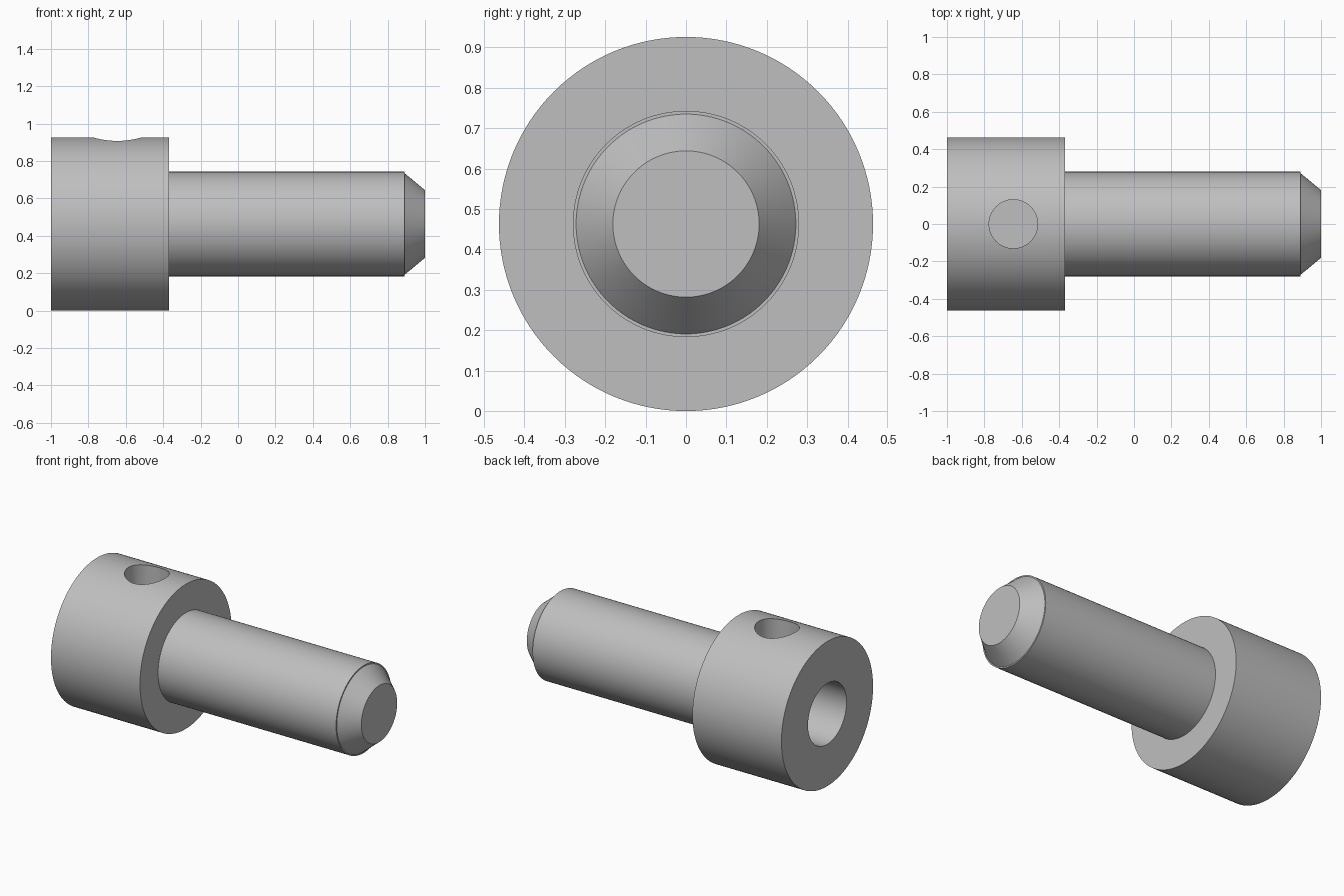
import bpy
import bmesh
from math import radians, tau
from mathutils import Matrix, Vector

SEGMENTS = 128
HEAD_R = 0.463
BORE_R = 0.195
HOLE_R = 0.13
HOLE_X = -0.645
HOLE_FLOOR = 0.2

cube = bpy.data.objects.get("Cube")
if cube:
    bpy.data.objects.remove(cube, do_unlink=True)

steel = bpy.data.materials.new("grey_steel")
steel.use_nodes = True
grey = (0.52, 0.52, 0.52, 1)
steel.diffuse_color = grey
steel.node_tree.nodes["Principled BSDF"].inputs["Base Color"].default_value = grey


def add_object(name, bm):
    """Turn a bmesh into a linked object with the steel material."""
    bmesh.ops.recalc_face_normals(bm, faces=bm.faces)
    mesh = bpy.data.meshes.new(name)
    bm.to_mesh(mesh)
    bm.free()
    mesh.materials.append(steel)
    obj = bpy.data.objects.new(name, mesh)
    bpy.context.collection.objects.link(obj)
    return obj


def lathe(name, profile):
    """Revolve (x, radius) points about the x axis and cap both ends."""
    bm = bmesh.new()
    verts = [bm.verts.new((x, 0, r)) for x, r in profile]
    edges = [bm.edges.new(pair) for pair in zip(verts, verts[1:])]
    bmesh.ops.spin(bm, geom=verts + edges, cent=(0, 0, 0), axis=(1, 0, 0),
                   angle=tau, steps=SEGMENTS, use_merge=True)
    bmesh.ops.remove_doubles(bm, verts=bm.verts, dist=1e-5)
    bmesh.ops.holes_fill(bm, edges=[e for e in bm.edges if e.is_boundary], sides=0)
    bmesh.ops.translate(bm, verts=bm.verts, vec=Vector((0, 0, HEAD_R)))
    return add_object(name, bm)


# Turned body: blind bore, wide head, shank and chamfered tip
pin = lathe("headed_pin", [
    (-0.45, BORE_R), (-1, BORE_R),
    (-1, HEAD_R), (-0.37, HEAD_R),
    (-0.37, 0.28), (0.89, 0.28),
    (0.89, 0.272), (1, 0.181),
])

# Cross hole drilled down through the head into the bore
bm = bmesh.new()
depth = 1.1 - HOLE_FLOOR
bmesh.ops.create_cone(bm, cap_ends=True, segments=64, radius1=HOLE_R,
                      radius2=HOLE_R, depth=depth,
                      matrix=Matrix.Translation((HOLE_X, 0, HOLE_FLOOR + depth / 2)))
cutter = add_object("cross_hole_cutter", bm)

drill = pin.modifiers.new("cross_hole", 'BOOLEAN')
drill.operation = 'DIFFERENCE'
drill.solver = 'EXACT'
drill.object = cutter

bpy.ops.object.select_all(action='DESELECT')
pin.select_set(True)
bpy.context.view_layer.objects.active = pin
bpy.ops.object.modifier_apply(modifier=drill.name)
bpy.data.objects.remove(cutter, do_unlink=True)
bpy.ops.object.shade_smooth_by_angle(angle=radians(25))
